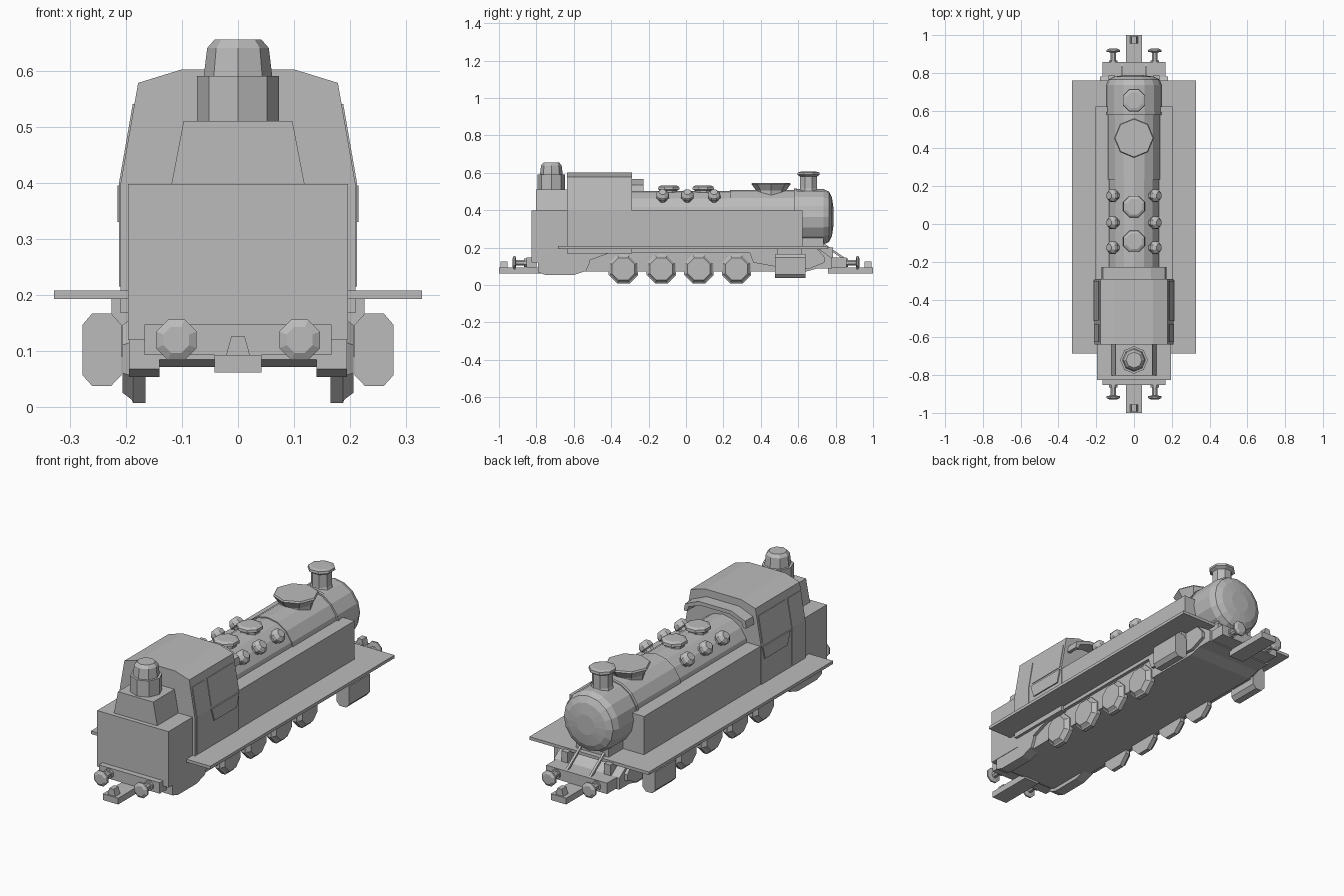
import bpy, bmesh, math
from mathutils import Vector

grey = bpy.data.materials.new("plain grey")
grey.diffuse_color = (0.5, 0.5, 0.5, 1)


def finish(name, bm):
    bmesh.ops.recalc_face_normals(bm, faces=bm.faces)
    me = bpy.data.meshes.new(name)
    bm.to_mesh(me)
    bm.free()
    me.materials.append(grey)
    ob = bpy.data.objects.new(name, me)
    bpy.context.collection.objects.link(ob)
    return ob


def loft(name, rings):
    """Skin closed rings of equal length and cap both ends."""
    bm = bmesh.new()
    vs = [[bm.verts.new(p) for p in ring] for ring in rings]
    n = len(vs[0])
    for a, b in zip(vs, vs[1:]):
        for i in range(n):
            j = (i + 1) % n
            bm.faces.new((a[i], a[j], b[j], b[i]))
    bm.faces.new(vs[0])
    bm.faces.new(vs[-1])
    return finish(name, bm)


def along_y(name, pts, y0, y1):
    return loft(name, [[(x, y, z) for x, z in pts] for y in (y0, y1)])


def along_x(name, pts, x0, x1):
    return loft(name, [[(x, y, z) for y, z in pts] for x in (x0, x1)])


def box(name, x0, x1, y0, y1, z0, z1):
    return along_y(name, [(x0, z0), (x1, z0), (x1, z1), (x0, z1)], y0, y1)


def lathe(name, profile, n, loc, axis, turn=0.0):
    """Profile of (radius, distance along axis)."""
    q = Vector(axis).to_track_quat('Z', 'Y')
    rings = []
    for r, h in profile:
        ring = []
        for i in range(n):
            a = 2 * math.pi * (i + turn) / n
            ring.append(Vector(loc) + q @ Vector((r * math.cos(a), r * math.sin(a), h)))
        rings.append(ring)
    return loft(name, rings)


# running board and tanks
box("running_board", -.328, .328, -.685, .76, .193, .208)
box("side_tanks", -.205, .205, -.30, .622, .2, .398)

# bunker with sloped top
box("bunker", -.196, .196, -.825, -.63, .12, .398)
along_y("bunker_top", [(-.12, .39), (.12, .39), (.097, .51), (-.097, .51)], -.803, -.63)
lathe("bunker_vent", [(.073, .5), (.073, .59), (.061, .59), (.055, .64), (.042, .655)],
      8, (0, -.72, 0), (0, 0, 1))

# cab
along_y("cab", [(-.209, .168), (.209, .168), (.209, .4), (.178, .578), (.1, .602),
                (-.1, .602), (-.178, .578), (-.209, .4)], -.637, -.29)
along_y("cab_visor", [(-.172, .5), (-.165, .535), (-.09, .566), (.09, .566), (.165, .535),
                      (.172, .5), (.155, .5), (.145, .525), (.08, .548), (-.08, .548),
                      (-.145, .525), (-.155, .5)], -.30, -.228)


def wall_x(z):
    return .209 - max(0, z - .4) * .174


def cab_plate(name, s, pts, t):
    rings = [[(s * (wall_x(z) + d), y, z) for y, z in pts] for d in (-.004, t)]
    return loft(name, rings)


for s, side in ((-1, "left"), (1, "right")):
    cab_plate(side + "_lower_door", s, [(-.625, .215), (-.53, .215), (-.53, .4), (-.625, .4)], .003)
    cab_plate(side + "_upper_door", s, [(-.625, .4), (-.53, .4), (-.53, .54), (-.625, .54)], .003)
    cab_plate(side + "_window", s, [(-.51, .408), (-.302, .408), (-.302, .54), (-.51, .54)], .003)
    cab_plate(side + "_window_panel", s, [(-.49, .33), (-.315, .33), (-.297, .395), (-.513, .395)], .006)

# boiler, bands and smokebox
Y = (0, 1, 0)
lathe("boiler", [(.138, -.3), (.138, .235), (.143, .235), (.143, .6)], 16, (0, 0, .365), Y)
lathe("boiler_band", [(.152, .578), (.152, .593)], 16, (0, 0, .365), Y)
lathe("smokebox", [(.148, .59), (.148, .735), (.135, .765), (.105, .78), (.05, .788)],
      16, (0, 0, .365), Y)
box("smokebox_saddle", -.09, .09, .6, .735, .19, .27)

# chimney and domes
Z = (0, 0, 1)
lathe("chimney", [(.06, .48), (.048, .515), (.048, .58), (.064, .59), (.062, .602), (.045, .606)],
      8, (0, .655, 0), Z, .5)
lathe("large_dome", [(.078, .46), (.08, .505), (.105, .54), (.1, .547)], 8, (0, .455, 0), Z)
for i, y in enumerate((.092, -.092)):
    lathe("small_dome_%d" % i, [(.048, .47), (.048, .505), (.062, .512), (.06, .525), (.045, .532)],
          8, (0, y, 0), Z, .5)
for s in (-1, 1):
    for y in (.15, .007, -.125):
        lathe("side_valve", [(.026, .12), (.026, .148), (.036, .154), (.034, .172), (.02, .188)],
              8, (0, y, .365), (s, 0, 1), .5)

# main frame
along_x("frame", [(-.79, .085), (-.76, .072), (.64, .072), (.7, .088), (.78, .088),
                  (.78, .145), (.70, .2), (-.79, .2)], -.18, .18)

# wheels, cylinders and skirts
for s in (-1, 1):
    for y in (-.335, -.132, .069, .27):
        lathe("wheel", [(.085, .165), (.085, .187), (.078, .19), (.065, .206)],
              8, (0, y, .086), (s, 0, 0), .5)
    along_x("rear_skirt", [(-.79, .068), (-.75, .054), (-.6, .054), (-.535, .075),
                           (-.515, .12), (-.515, .2), (-.79, .2)], s * .14, s * .194)
    along_x("side_rail", [(-.52, .13), (-.4, .175), (.34, .175), (.36, .12), (.47, .1),
                          (.66, .088), (.74, .12), (.74, .15), (.7, .196), (-.52, .196)],
            s * .15, s * .196)
    along_y("cylinder", [(s * .208, .057), (s * .226, .038), (s * .260, .038), (s * .277, .057),
                         (s * .277, .147), (s * .260, .167), (s * .226, .167), (s * .208, .147)],
            .475, .638)
    box("cylinder_mount", s * .17, s * .225, .49, .62, .09, .195)
    # inclined braces over the front platform
    along_x("front_brace", [(.70, .235), (.72, .235), (.85, .145), (.83, .145)], s * .058, s * .07)
    box("front_step", s * .1, s * .135, .72, .785, .145, .2)

# buffer beams, buffers and couplers at both ends
box("front_buffer_beam", -.167, .167, -.853, -.80, .093, .147)
box("rear_buffer_beam", -.167, .167, .74, .858, .093, .147)
for e in (-1, 1):
    for x in (-.11, .11):
        lathe("buffer", [(.024, .83), (.024, .865), (.016, .865), (.016, .908),
                         (.039, .912), (.039, .92), (.025, .928)], 8, (x, 0, .12), (0, e, 0), .5)
    box("coupler", -.042, .042, e * .76, e * 1.0, .062, .093)
    along_y("coupler_hook", [(-.022, .09), (.022, .09), (.012, .126), (-.012, .126)],
            e * .955, e * .992)
